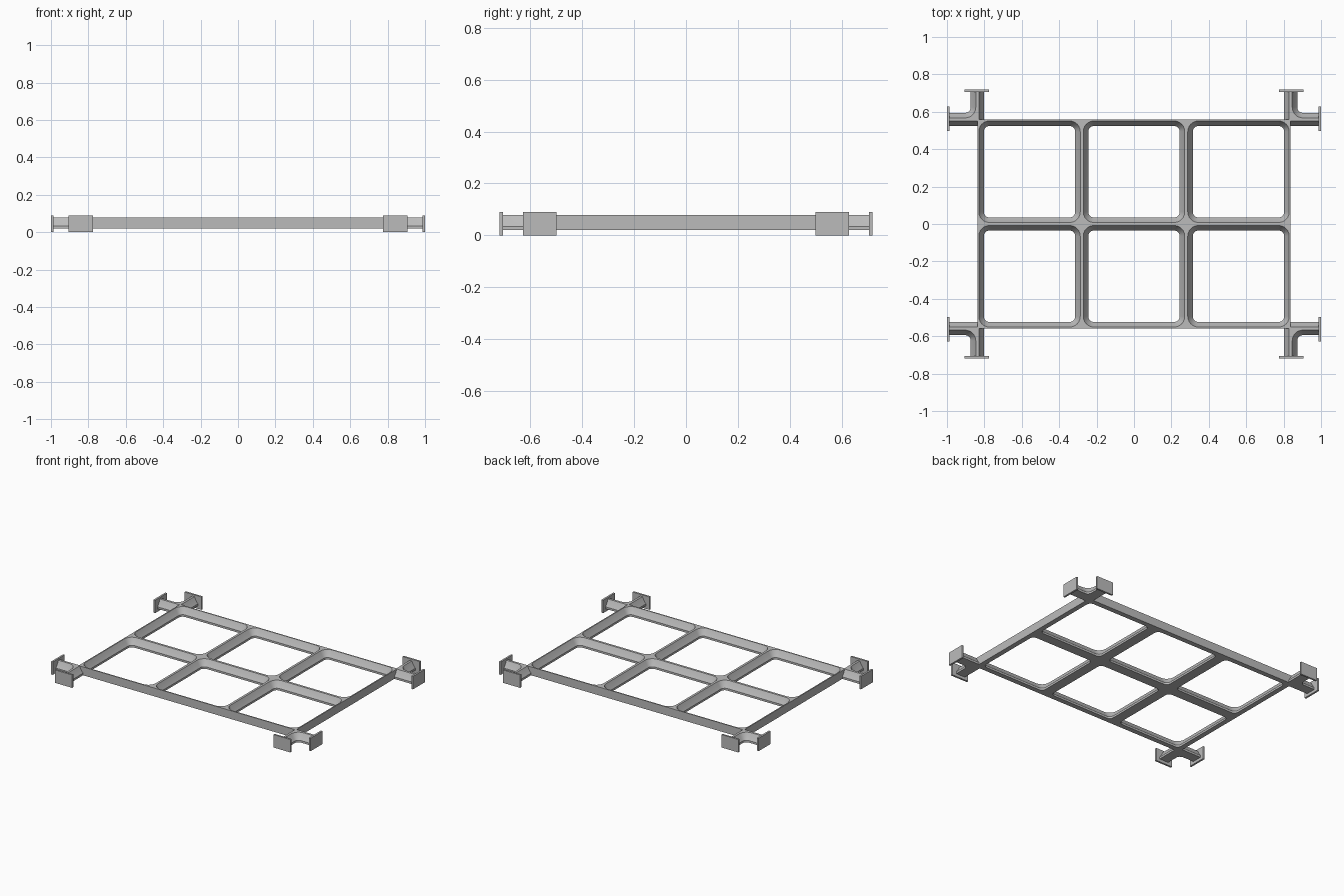
import bpy, bmesh, math

if "Cube" in bpy.data.objects:
    bpy.data.objects.remove(bpy.data.objects["Cube"])

CX, CY = 0.838, 0.559          # outer edge lines of the lattice
Z0, Z1 = 0.02, 0.078           # underside and top of the bars
# half bar cross-section: (distance from bar centre, height)
PROFILE = [(0.0, Z0), (0.035, Z0), (0.035, 0.034), (0.021, 0.053), (0.008, Z1), (0.0, Z1)]
SEG = 6

grey = bpy.data.materials.new("light_grey")
grey.diffuse_color = (0.5, 0.5, 0.5, 1)
grey.use_nodes = True
grey.node_tree.nodes["Principled BSDF"].inputs["Base Color"].default_value = grey.diffuse_color


def radius(d):
    # rounded corner keeps its centre while the bar narrows upward
    return 0.0 if d == 0 else 0.03 + 0.035 - d


def arc(cx, cy, r, a0, a1):
    return [(cx + r * math.cos(a0 + (a1 - a0) * i / SEG),
             cy + r * math.sin(a0 + (a1 - a0) * i / SEG)) for i in range(SEG + 1)]


def loft(bm, rings, closed):
    vs = [[bm.verts.new(p) for p in ring] for ring in rings]
    n = len(vs[0])
    for a, b in zip(vs, vs[1:]):
        for i in range(n if closed else n - 1):
            j = (i + 1) % n
            bm.faces.new((a[i], a[j], b[j], b[i]))


def finish(bm, name):
    bmesh.ops.remove_doubles(bm, verts=bm.verts, dist=0.0001)
    bmesh.ops.recalc_face_normals(bm, faces=bm.faces)
    me = bpy.data.meshes.new(name)
    bm.to_mesh(me)
    bm.free()
    me.materials.append(grey)
    ob = bpy.data.objects.new(name, me)
    bpy.context.collection.objects.link(ob)
    bpy.ops.object.select_all(action='DESELECT')
    ob.select_set(True)
    bpy.context.view_layer.objects.active = ob
    bpy.ops.object.shade_smooth_by_angle(angle=math.radians(20))
    return ob


# lattice: six open cells, each ringed by the half bar section
bm = bmesh.new()
W = CX * 2 / 3
for col in range(3):
    for row in range(2):
        x0, y0 = -CX + col * W, -CY + row * CY
        rings = []
        for d, z in PROFILE:
            r = radius(d)
            e = d + r
            pts = []
            for k, (x, y) in enumerate([(x0 + W - e, y0 + CY - e), (x0 + e, y0 + CY - e),
                                        (x0 + e, y0 + e), (x0 + W - e, y0 + e)]):
                pts += arc(x, y, r, k * math.pi / 2, (k + 1) * math.pi / 2)
            rings.append([(x, y, z) for x, y in pts])
        loft(bm, rings, True)
# flat outer walls, split where the bars meet
edge = [(-CX + i * W, -CY) for i in range(4)] + [(CX, 0)]
edge += [(-x, -y) for x, y in edge]
loft(bm, [[(x, y, z) for x, y in edge] for z in (Z0, Z1)], True)
finish(bm, "lattice_frame")

# corner brackets: two stubs joined by a rounded inner corner
EX, EY = 0.995, 0.713
for sx, sy, label in [(1, 1, "back_right"), (-1, 1, "back_left"),
                      (1, -1, "front_right"), (-1, -1, "front_left")]:
    bm = bmesh.new()
    elbow, side_x, side_y = [], [], []
    for d, z in PROFILE:
        r = radius(d)
        e = d + r
        pts = [(EX, CY + d)] + arc(CX + e, CY + e, r, -math.pi / 2, -math.pi) + [(CX + d, EY)]
        elbow.append([(sx * x, sy * y, z) for x, y in pts])
        side_x.append([(sx * x, sy * (CY - d), z) for x in (CX, EX)])
        side_y.append([(sx * (CX - d), sy * y, z) for y in (CY, EY)])
    for rings in (elbow, side_x, side_y):
        loft(bm, rings, False)
    finish(bm, label + "_corner_stubs")

    # end plates
    for tag, loc, size in [("side", (0.9935, 0.563), (0.013, 0.13)),
                           ("end", (0.841, 0.7115), (0.13, 0.013))]:
        bm = bmesh.new()
        bmesh.ops.create_cube(bm, size=1)
        for v in bm.verts:
            v.co = (v.co.x * size[0] + sx * loc[0], v.co.y * size[1] + sy * loc[1],
                    (v.co.z + 0.5) * 0.09)
        finish(bm, f"{label}_{tag}_plate")
